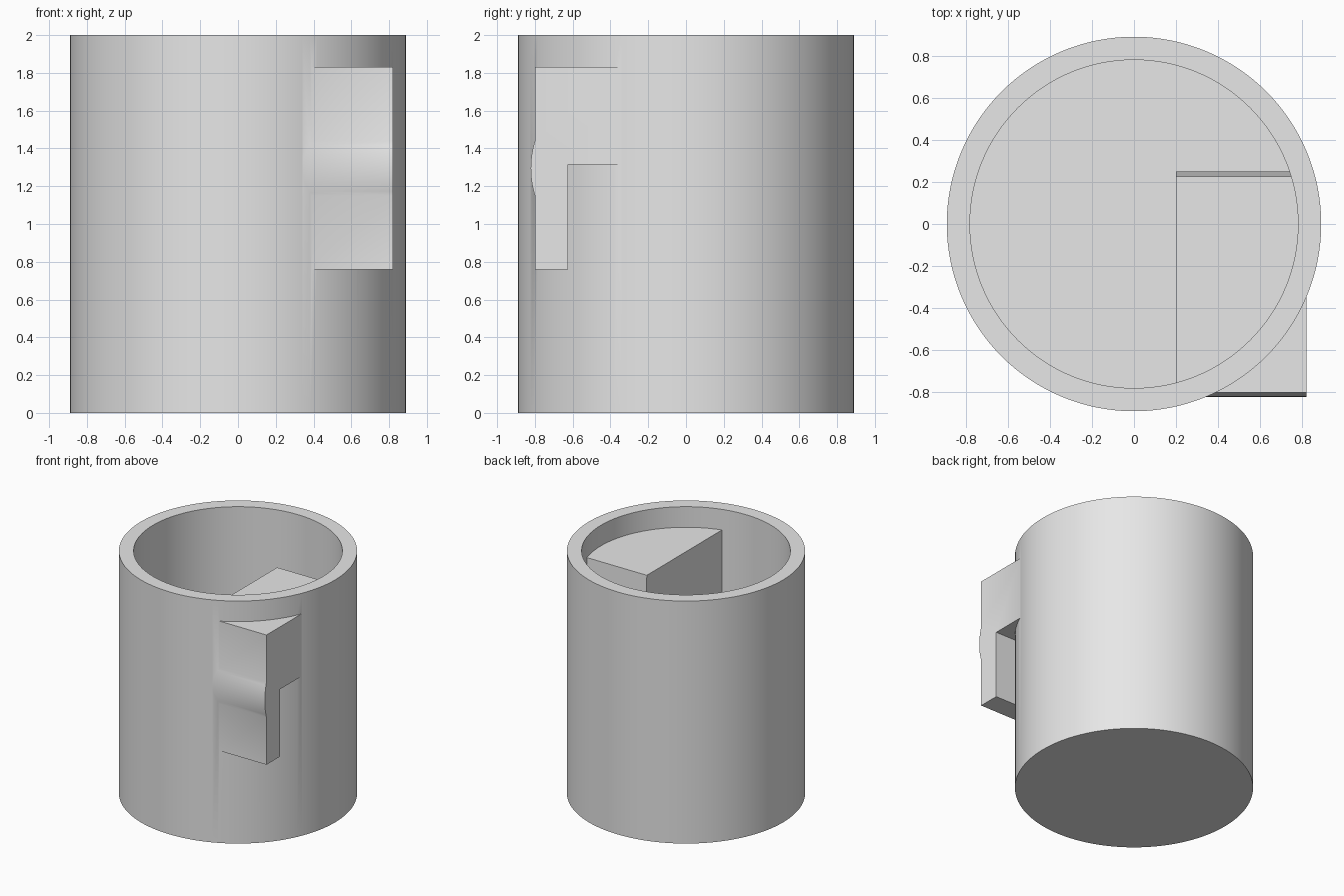
import bpy, bmesh, math

default = bpy.data.objects.get("Cube")
if default:
    bpy.data.objects.remove(default, do_unlink=True)

# One plain grey for everything
grey = bpy.data.materials.new("light grey")
grey.use_nodes = True
colour = (0.8, 0.8, 0.8, 1)
grey.diffuse_color = colour
grey.node_tree.nodes["Principled BSDF"].inputs["Base Color"].default_value = colour


def make_object(name, bm):
    bmesh.ops.recalc_face_normals(bm, faces=bm.faces)
    mesh = bpy.data.meshes.new(name)
    bm.to_mesh(mesh)
    bm.free()
    mesh.materials.append(grey)
    obj = bpy.data.objects.new(name, mesh)
    bpy.context.collection.objects.link(obj)
    return obj


# Cup: rings of the wall profile, joined in order and capped at both floors
def build_cup(profile, sides=128):
    bm = bmesh.new()
    rings = []
    for radius, z in profile:
        angles = [math.tau * i / sides for i in range(sides)]
        rings.append([bm.verts.new((radius * math.cos(a), radius * math.sin(a), z))
                      for a in angles])
    for low, high in zip(rings, rings[1:]):
        for i in range(sides):
            j = (i + 1) % sides
            bm.faces.new((low[i], low[j], high[j], high[i]))
    bm.faces.new(rings[0])
    bm.faces.new(rings[-1])
    return make_object("cup", bm)


cup = build_cup([(0.89, 0), (0.89, 2), (0.78, 2), (0.78, 0.11)])

# Bracket: side outline with a shallow bulge on its front, extruded along x
chord, rise, bulge_z = 0.145, 0.022, 1.295
arc_radius = (chord ** 2 + rise ** 2) / (2 * rise)
half_angle = math.asin(chord / arc_radius)
outline = [(0.225, 1.83), (-0.8, 1.83)]
steps = 12
for i in range(steps + 1):
    a = half_angle * (1 - 2 * i / steps)
    outline.append((-0.8 - rise + arc_radius * (1 - math.cos(a)),
                    bulge_z + arc_radius * math.sin(a)))
outline += [(-0.8, 0.76), (-0.625, 0.76), (-0.625, 1.315), (0.25, 1.315)]

bm = bmesh.new()
side = bm.faces.new([bm.verts.new((0.2, y, z)) for y, z in outline])
extruded = bmesh.ops.extrude_face_region(bm, geom=[side], use_keep_orig=True)
moved = [v for v in extruded["geom"] if isinstance(v, bmesh.types.BMVert)]
bmesh.ops.translate(bm, verts=moved, vec=(0.62, 0, 0))
bracket = make_object("bracket", bm)

# Trim the bracket where it would break through the far part of the wall:
# nothing sticks out behind y = -0.3, so cut it with the cup's outer cylinder there
bpy.context.view_layer.objects.active = cup
cup.select_set(True)
join = cup.modifiers.new("join bracket", 'BOOLEAN')
join.operation = 'UNION'
join.solver = 'EXACT'
join.object = bracket
bpy.ops.object.modifier_apply(modifier=join.name)
bpy.data.objects.remove(bracket, do_unlink=True)
cup.name = "cup_with_bracket"

bpy.ops.object.select_all(action='DESELECT')
cup.select_set(True)
bpy.context.view_layer.objects.active = cup
bpy.ops.object.shade_smooth_by_angle(angle=math.radians(30))
